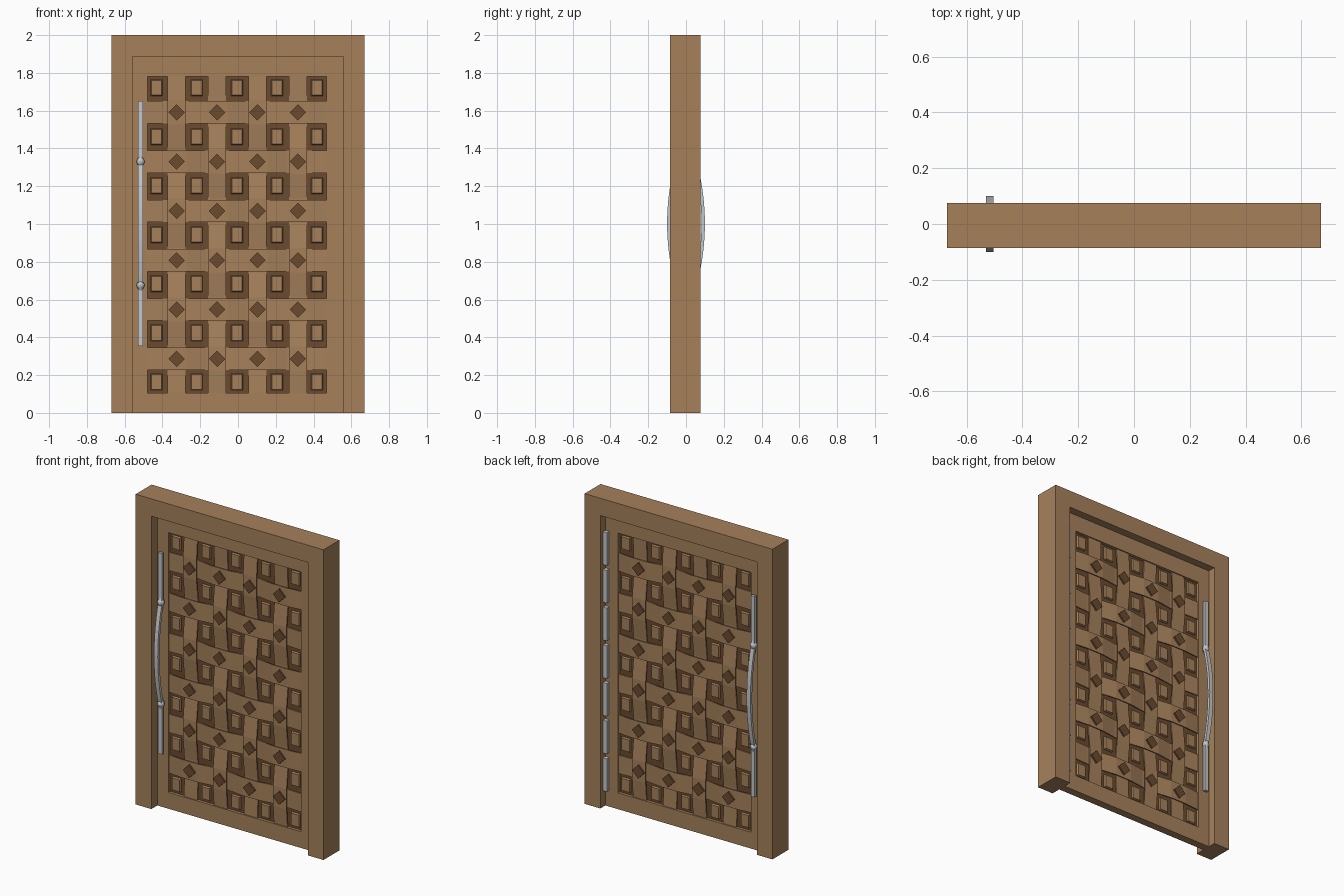
import bpy, bmesh, math
from mathutils import Vector

if "Cube" in bpy.data.objects:
    bpy.data.objects.remove(bpy.data.objects["Cube"])


def material(name, rgb):
    m = bpy.data.materials.new(name)
    m.diffuse_color = (*rgb, 1)
    m.use_nodes = True
    m.node_tree.nodes["Principled BSDF"].inputs["Base Color"].default_value = m.diffuse_color
    return m


WOOD = material("oak wood", (0.38, 0.22, 0.105))
DARK = material("dark walnut", (0.145, 0.068, 0.028))
STEEL = material("brushed steel", (0.56, 0.58, 0.60))


def finish(name, bm, mat):
    bmesh.ops.recalc_face_normals(bm, faces=bm.faces)
    me = bpy.data.meshes.new(name)
    bm.to_mesh(me)
    bm.free()
    me.materials.append(mat)
    ob = bpy.data.objects.new(name, me)
    bpy.context.collection.objects.link(ob)
    return ob


def loft(bm, rings, closed=False):
    """Skin a list of point rings; cap the ends unless the loft is closed."""
    vs = [[bm.verts.new(p) for p in r] for r in rings]
    pairs = list(zip(vs, vs[1:])) + ([(vs[-1], vs[0])] if closed else [])
    for a, b in pairs:
        for k in range(len(a)):
            n = (k + 1) % len(a)
            bm.faces.new((a[k], a[n], b[n], b[k]))
    if not closed:
        bm.faces.new(vs[0])
        bm.faces.new(vs[-1])


def box(bm, x0, x1, y0, y1, z0, z1):
    loft(bm, [[(x0, y, z0), (x1, y, z0), (x1, y, z1), (x0, y, z1)] for y in (y0, y1)])


def ribbon(bm, path, half, thick, place):
    """Flat band along (u, height) points; place(u, v, h) gives the position."""
    loft(bm, [[place(u, -half, h - thick), place(u, half, h - thick),
               place(u, half, h), place(u, -half, h)] for u, h in path])


def poly_prism(name, pts, y0, y1, mat):
    bm = bmesh.new()
    loft(bm, [[(x, y, z) for x, z in pts] for y in (y0, y1)])
    return finish(name, bm, mat)


# mitred door frame: two posts and a head
F, B, W, IN, TOP = -0.086, 0.076, 0.67, 0.558, 1.888
for s, side in ((-1, "left"), (1, "right")):
    poly_prism(side + "_post", [(s * W, 0), (s * IN, 0), (s * IN, TOP), (s * W, 2)], F, B, WOOD)
poly_prism("frame_head", [(-W, 2), (-IN, TOP), (IN, TOP), (W, 2)], F, B, WOOD)

# door leaf: border ring around a thin dark core
X0, X1, Z0, Z1, FACE, CORE = -0.48, 0.468, 0.105, 1.78, 0.025, 0.006
outer = [(-IN, 0), (IN, 0), (IN, TOP), (-IN, TOP)]
inner = [(X0, Z0), (X1, Z0), (X1, Z1), (X0, Z1)]
bm = bmesh.new()
loft(bm, [[(x, y, z) for x, z in loop] for loop, y in
          ((outer, -FACE), (outer, FACE), (inner, FACE), (inner, -FACE))], closed=True)
finish("door_border", bm, WOOD)
bm = bmesh.new()
box(bm, X0 - 0.01, X1 + 0.01, -CORE, CORE, Z0 - 0.01, Z1 + 0.01)
finish("door_core", bm, DARK)

# woven lattice, the same on both faces
cols = [-0.325 + 0.214 * i for i in range(4)]
rows = [1.591 - 0.261 * j for j in range(6)]
OVER, UNDER, MID, HW, HH = 0.027, 0.013, 0.018, 0.05, 0.059


def weave(centres, overs, flat, lo, hi):
    path = [(lo, MID)]
    for c, o in zip(centres, overs):
        h = OVER if o else UNDER
        path += [(c - flat, h), (c + flat, h)]
    return path + [(hi, MID)]


for s, side in ((-1, "front"), (1, "back")):
    bm = bmesh.new()
    for j, z in enumerate(rows):
        ribbon(bm, weave(cols, [(i + j) % 2 == 1 for i in range(4)], HW + 0.006, X0, X1),
               HH, 0.006, lambda u, v, h: (u, s * h, z + v))
    finish(side + "_rails", bm, WOOD)

    bm = bmesh.new()
    for i, x in enumerate(cols):
        ribbon(bm, weave(rows[::-1], [(i + j) % 2 == 0 for j in range(6)][::-1], HH + 0.006, Z0, Z1),
               HW - 0.002, 0.006, lambda u, v, h: (x + v, s * h, u))
    finish(side + "_slats", bm, WOOD)

    # diamond studs on every crossing
    bm = bmesh.new()
    for x in cols:
        for z in rows:
            loft(bm, [[(x + r, y * s, z), (x, y * s, z + r), (x - r, y * s, z), (x, y * s, z - r)]
                      for y, r in ((0.02, 0.043), (0.037, 0.043))])
    finish(side + "_diamond_studs", bm, DARK)

    # small raised blocks in the gaps
    bm = bmesh.new()
    for i in range(5):
        for j in range(7):
            x, z = -0.431 + 0.2125 * i, 1.721 - 0.2595 * j
            loft(bm, [[(x - a, s * y, z - b), (x + a, s * y, z - b),
                       (x + a, s * y, z + b), (x - a, s * y, z + b)]
                      for y, a, b in ((0.004, 0.032, 0.044), (0.018, 0.027, 0.039))])
    finish(side + "_gap_blocks", bm, WOOD)

# bowed pull handles with beads and standoffs
HX, HC, SPAN, LOW, PEAK = -0.516, 1.003, 0.327, 0.057, 0.1
arc = [(HC + SPAN * t, LOW + (PEAK - LOW) * (1 - t * t)) for t in [k / 8 - 1 for k in range(17)]]
path = [(0.355, LOW)] + arc + [(1.65, LOW)]
for s, side in ((-1, "front"), (1, "back")):
    bm = bmesh.new()
    ribbon(bm, path, 0.0135, 0.018, lambda u, v, h: (HX + v, s * h, u))
    finish(side + "_pull_handle", bm, STEEL)
    bm = bmesh.new()
    for z in (HC - SPAN, HC + SPAN):
        box(bm, HX - 0.008, HX + 0.008, s * 0.02, s * 0.045, z - 0.012, z + 0.012)
    finish(side + "_handle_standoffs", bm, STEEL)
    for z, part in ((HC - SPAN, "lower"), (HC + SPAN, "upper")):
        bm = bmesh.new()
        prof = [(-0.036, 0.008), (-0.02, 0.013), (-0.009, 0.019), (0, 0.021),
                (0.009, 0.019), (0.02, 0.013), (0.036, 0.008)]
        loft(bm, [[(HX + r * math.cos(math.tau * k / 12), s * 0.048 + r * math.sin(math.tau * k / 12), z + d)
                   for k in range(12)] for d, r in prof])
        finish(f"{side}_{part}_handle_bead", bm, STEEL)

# row of hinge plates on the back edge
bm = bmesh.new()
for k in range(7):
    z = 0.105 + 0.243 * k
    box(bm, 0.53, 0.557, 0.024, 0.05, z, z + 0.212)
finish("hinge_plates", bm, STEEL)
